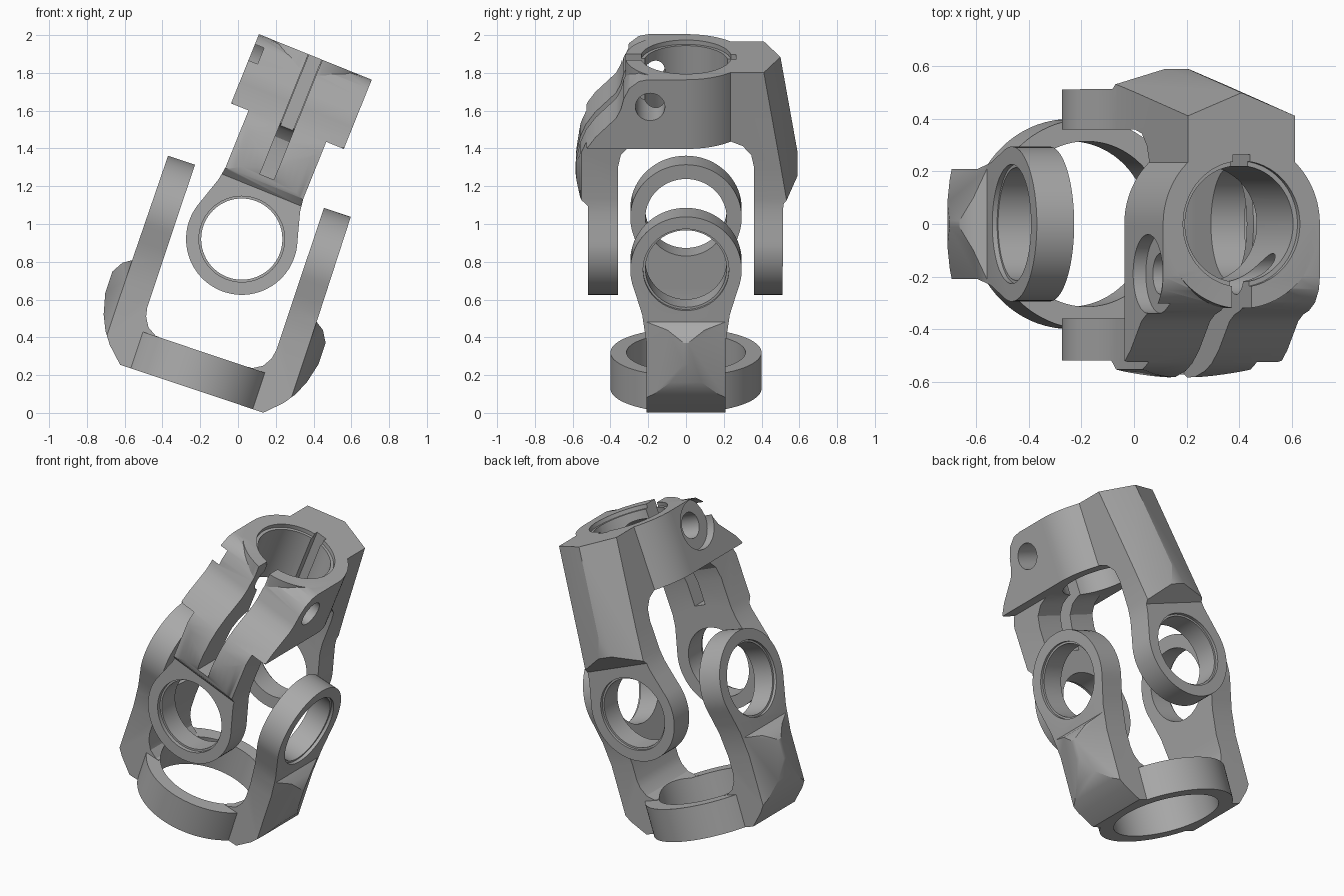
import bpy, bmesh, math
from mathutils import Matrix, Vector

if "Cube" in bpy.data.objects:
    bpy.data.objects.remove(bpy.data.objects["Cube"])

steel = bpy.data.materials.new("grey_steel")
steel.use_nodes = True
GREY = (0.4, 0.4, 0.4, 1)
steel.diffuse_color = GREY
steel.node_tree.nodes["Principled BSDF"].inputs["Base Color"].default_value = GREY

# Local axes: r = x (outward), t = y (sideways), z = along the yoke
AXES = {"rz": lambda a, b, h: (a, h, b),
        "tz": lambda a, b, h: (h, a, b),
        "rt": lambda a, b, h: (a, b, h)}


def prism(pts, plane, lo, hi, shift=0):
    """Extrude a flat profile; shift moves the far end outward."""
    bm = bmesh.new()
    put = AXES[plane]
    a = [bm.verts.new(put(p, q, lo)) for p, q in pts]
    b = [bm.verts.new(put(p + shift, q, hi)) for p, q in pts]
    bm.faces.new(a)
    bm.faces.new(b[::-1])
    for i in range(len(a)):
        j = (i + 1) % len(a)
        bm.faces.new((a[i], a[j], b[j], b[i]))
    bmesh.ops.recalc_face_normals(bm, faces=bm.faces)
    me = bpy.data.meshes.new("part")
    bm.to_mesh(me)
    bm.free()
    ob = bpy.data.objects.new("part", me)
    bpy.context.collection.objects.link(ob)
    return ob


def circle(radius, a=0, b=0, n=64):
    return [(a + radius * math.cos(math.tau * i / n),
             b + radius * math.sin(math.tau * i / n)) for i in range(n)]


def box(r0, r1, t0, t1, lo, hi):
    return prism([(r0, t0), (r1, t0), (r1, t1), (r0, t1)], "rt", lo, hi)


def combine(ob, other, op):
    mod = ob.modifiers.new("bool", "BOOLEAN")
    mod.operation, mod.solver, mod.object = op, "EXACT", other
    bpy.context.view_layer.objects.active = ob
    bpy.ops.object.modifier_apply(modifier=mod.name)
    bpy.data.objects.remove(other)
    return ob


def outline(top):
    """Eye ring that narrows into a neck, then follows the given top."""
    arc = [math.radians(a) for a in range(-90, 21, 5)]
    half = [(0.295 * math.cos(a), 0.295 * math.sin(a)) for a in arc]
    half += [(0.25, 0.19), (0.232, 0.25), (0.222, 0.32)] + top
    return half + [(-t, z) for t, z in half[:0:-1]]


def arm(profile, top, section, angle, shift=0):
    ob = prism(profile, "rz", -0.4, 0.4)
    combine(ob, prism(outline(top), "tz", -0.2, 0.9), "INTERSECT")
    combine(ob, prism(section, "rt", -0.4, 1.1, shift), "INTERSECT")
    ob.data.transform(Matrix.Rotation(math.radians(angle), 4, "Z"))
    return ob


def bore_eyes(ob, plane):
    combine(ob, prism(circle(0.215), plane, -0.8, 0.8), "DIFFERENCE")
    for lo, hi in ((-0.7, -0.495), (0.495, 0.7)):
        combine(ob, prism(circle(0.227), plane, lo, hi), "DIFFERENCE")


def finish(ob, name, turn):
    ob.name = ob.data.name = name
    ob.data.transform(Matrix.Translation(Vector((0.02, 0, 0.92))) @ turn)
    ob.data.materials.clear()
    ob.data.materials.append(steel)
    for p in ob.data.polygons:
        p.material_index = 0
    bpy.ops.object.select_all(action="DESELECT")
    ob.select_set(True)
    bpy.context.view_layer.objects.active = ob
    bpy.ops.object.shade_smooth_by_angle(angle=math.radians(28))


# Lower yoke: round base with two ridged arms (built upward, then flipped)
low_profile = [(0.36, -0.3), (0.51, -0.3), (0.515, 0.29), (0.56, 0.32),
               (0.595, 0.38), (0.595, 0.5), (0.567, 0.61), (0.53, 0.69),
               (0.486, 0.752), (0.4, 0.835), (0.25, 0.835), (0.25, 0.63),
               (0.27, 0.63), (0.32, 0.6), (0.35, 0.55), (0.36, 0.5)]
low_section = [(0.1, -0.35), (0.515, -0.35), (0.515, -0.21), (0.6, 0),
               (0.515, 0.21), (0.515, 0.35), (0.1, 0.35)]
lower = prism(circle(0.4, n=96), "rt", 0.632, 0.835)
for angle in (0, 180):
    combine(lower, arm(low_profile, [(0.21, 0.4), (0.21, 0.9)],
                       low_section, angle), "UNION")
combine(lower, prism(circle(0.315, n=96), "rt", 0.4, 1), "DIFFERENCE")
bore_eyes(lower, "tz")
finish(lower, "lower_yoke",
       Matrix.Rotation(math.radians(18.5), 4, "Y") @ Matrix.Rotation(math.pi, 4, "X"))

# Upper yoke: collar, ridged rear arm, curved split front arm
fillet = [(0.24, 0.645), (0.3, 0.62), (0.345, 0.57), (0.36, 0.5)]
rear_profile = [(0.36, -0.3), (0.51, -0.3), (0.515, 0.29), (0.59, 0.38),
                (0.59, 0.5), (0.5, 1.04), (0.1, 1.04), (0.1, 0.645)] + fillet
rear_section = [(0.1, -0.35), (0.6, -0.35), (0.74, 0), (0.6, 0.35), (0.1, 0.35)]
front_profile = [(0.36, -0.3), (0.52, -0.3), (0.52, 0.28), (0.56, 0.32),
                 (0.585, 0.39), (0.582, 0.47), (0.56, 0.57), (0.53, 0.64),
                 (0.48, 0.71), (0.42, 0.77), (0.37, 0.82), (0.345, 0.87),
                 (0.33, 0.93), (0.3, 0.99), (0.25, 1.03), (0.2, 1.04),
                 (0, 1.04), (0, 0.645)] + fillet
front_section = [(-0.1, -0.35)] + [(0.585 - 0.62 * t * t, t) for t in
                                   [0.035 * i for i in range(-10, 11)]] + [(-0.1, 0.35)]
upper = prism(circle(0.322, n=96), "rt", 0.645, 1.04)
# The rear section tapers inward toward the top
rear = arm(rear_profile, [(0.22, 0.5), (0.22, 1.1)], rear_section, 90, -0.25)
front = arm(front_profile, [(0.222, 0.645), (0.322, 0.645), (0.322, 1.1)],
            front_section, -90)
combine(upper, rear, "UNION")
combine(upper, front, "UNION")

# Collar bore with lip, keyway, clamp slit, bolt hole and bolt-head seat
for cutter in (prism(circle(0.222), "rt", 0.5, 1.2),
               prism(circle(0.24), "rt", 1.015, 1.2),
               box(-0.035, 0.035, 0.1, 0.265, 0.5, 1.2),
               box(-0.04, 0.04, -0.8, -0.1, 0.355, 1.2),
               prism(circle(0.078, -0.19, 0.885), "tz", -0.5, 0.5),
               prism(circle(0.15, -0.19, 0.885), "tz", -0.5, -0.27)):
    combine(upper, cutter, "DIFFERENCE")
bore_eyes(upper, "rz")
finish(upper, "upper_yoke", Matrix.Rotation(math.radians(22), 4, "Y"))
